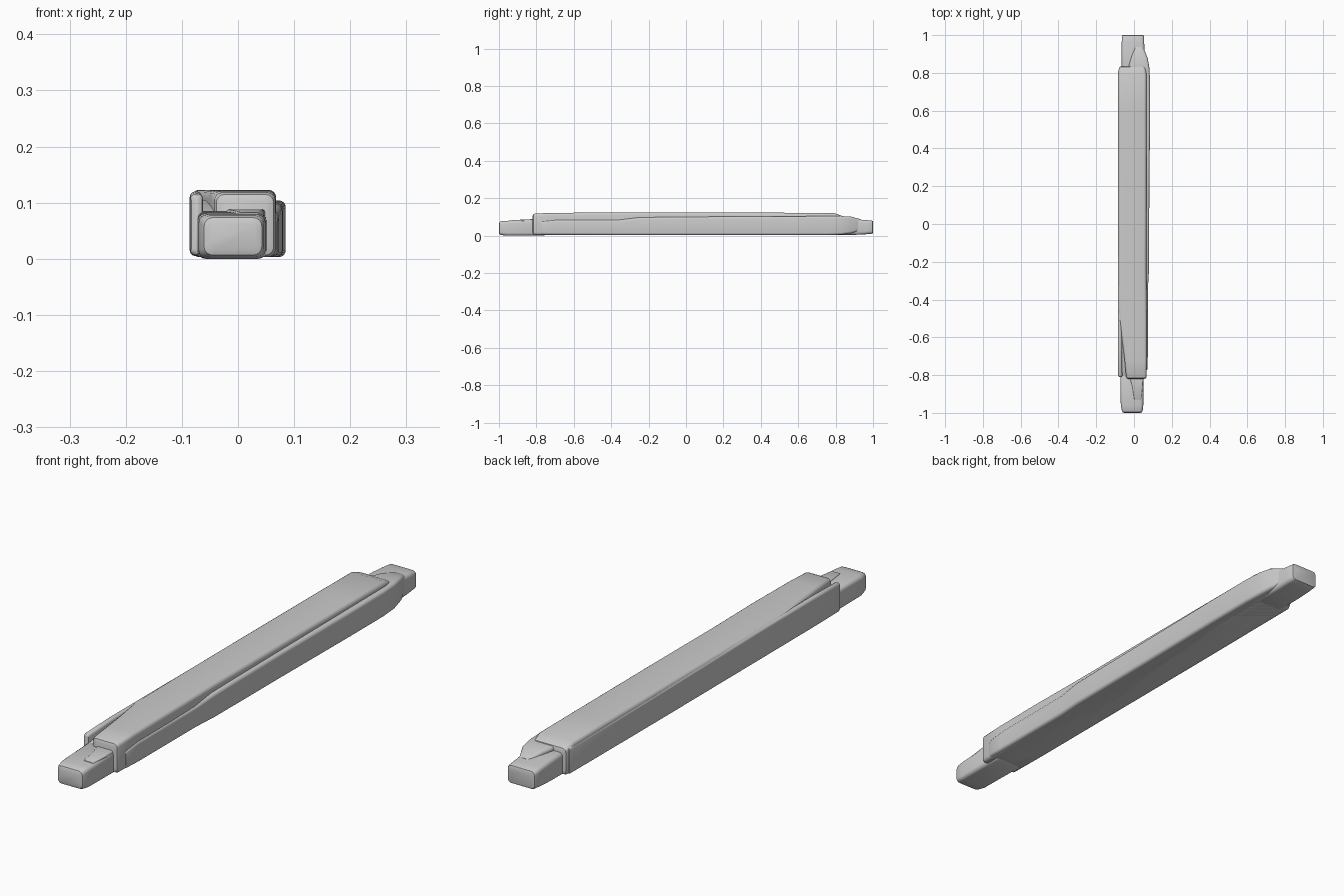
import bpy, bmesh, math


def section(y, x0, x1, z0, z1, r, steps=4):
    """Rounded rectangle in the XZ plane at a given y."""
    r = min(r, (x1 - x0) * 0.49, (z1 - z0) * 0.49)
    corners = [(x1 - r, z0 + r, -90), (x1 - r, z1 - r, 0),
               (x0 + r, z1 - r, 90), (x0 + r, z0 + r, 180)]
    pts = []
    for cx, cz, start in corners:
        for i in range(steps + 1):
            a = math.radians(start + 90 * i / steps)
            pts.append((cx + r * math.cos(a), y, cz + r * math.sin(a)))
    return pts


def loft(name, rows, r=0.012, end=0.008):
    """Skin rounded rectangles (y, x0, x1, z0, z1) and round off both ends."""
    def shrink(row, dy, d):
        y, x0, x1, z0, z1 = row
        return (y + dy, x0 + d, x1 - d, z0 + d, z1 - d)
    first, last = rows[0], rows[-1]
    full = [shrink(first, 0, end), shrink(first, end * 0.3, end * 0.3),
            shrink(first, end, 0)]
    full += rows[1:-1]
    full += [shrink(last, -end, 0), shrink(last, -end * 0.3, end * 0.3),
             shrink(last, 0, end)]
    bm = bmesh.new()
    rings = [[bm.verts.new(p) for p in section(*row, r)] for row in full]
    n = len(rings[0])
    for a, b in zip(rings, rings[1:]):
        for i in range(n):
            j = (i + 1) % n
            bm.faces.new((a[i], a[j], b[j], b[i]))
    bm.faces.new(rings[0])
    bm.faces.new(rings[-1])
    bmesh.ops.recalc_face_normals(bm, faces=bm.faces)
    mesh = bpy.data.meshes.new(name)
    bm.to_mesh(mesh)
    bm.free()
    obj = bpy.data.objects.new(name, mesh)
    bpy.context.collection.objects.link(obj)
    bpy.ops.object.select_all(action='DESELECT')
    obj.select_set(True)
    bpy.context.view_layer.objects.active = obj
    bpy.ops.object.shade_smooth_by_angle(angle=math.radians(40))
    return obj


# Main bar, narrowed at the front left to leave the split
loft("main_bar", [
    (-0.82, -0.042, 0.067, 0.003, 0.118),
    (-0.72, -0.050, 0.068, 0.003, 0.121),
    (-0.62, -0.062, 0.068, 0.003, 0.122),
    (-0.50, -0.080, 0.068, 0.003, 0.123),
    (-0.25, -0.083, 0.065, 0.003, 0.123),
    (0.10, -0.083, 0.066, 0.003, 0.123),
    (0.60, -0.083, 0.066, 0.003, 0.122),
    (0.79, -0.083, 0.066, 0.003, 0.121),
    (0.835, -0.080, 0.062, 0.005, 0.110)], r=0.014, end=0.012)

# Thin splinter strip along the left side
loft("left_strip", [
    (-0.81, -0.085, -0.062, 0.006, 0.116),
    (-0.65, -0.086, -0.064, 0.005, 0.120),
    (-0.30, -0.086, -0.066, 0.005, 0.119),
    (0.30, -0.086, -0.066, 0.005, 0.112),
    (0.82, -0.084, -0.066, 0.006, 0.108)], r=0.010)

# Fill below the split
loft("lower_core", [
    (-0.81, -0.078, 0.060, 0.003, 0.085),
    (-0.65, -0.080, 0.060, 0.003, 0.105),
    (0.80, -0.078, 0.060, 0.003, 0.105)])

# Right side ledge, widening mid way and wrapping onto the rear end
loft("right_ledge", [
    (-0.775, 0.030, 0.071, 0.005, 0.078),
    (-0.70, 0.030, 0.073, 0.004, 0.085),
    (-0.35, 0.030, 0.073, 0.003, 0.086),
    (-0.25, 0.030, 0.079, 0.003, 0.097),
    (-0.10, 0.030, 0.080, 0.003, 0.099),
    (0.15, 0.030, 0.081, 0.003, 0.101),
    (0.55, 0.030, 0.085, 0.003, 0.103),
    (0.76, 0.000, 0.085, 0.003, 0.104),
    (0.83, -0.030, 0.081, 0.005, 0.104),
    (0.88, -0.015, 0.072, 0.012, 0.102),
    (0.94, 0.002, 0.050, 0.025, 0.088)], r=0.012)

# Narrow end blocks
loft("front_tenon", [
    (-1.0, -0.064, 0.046, 0.003, 0.077),
    (-0.96, -0.070, 0.049, 0.000, 0.079),
    (-0.75, -0.073, 0.051, 0.000, 0.086)], r=0.015, end=0.012)
loft("rear_tenon", [
    (0.75, -0.065, 0.060, 0.003, 0.092),
    (0.90, -0.065, 0.056, 0.004, 0.088),
    (0.96, -0.065, 0.054, 0.007, 0.083),
    (1.0, -0.064, 0.053, 0.010, 0.080)], r=0.015, end=0.006)

# Raised chip on the front end block
loft("front_chip", [
    (-0.93, 0.000, 0.040, 0.060, 0.083),
    (-0.86, -0.010, 0.046, 0.060, 0.086),
    (-0.78, -0.030, 0.050, 0.060, 0.090)], r=0.006, end=0.004)
